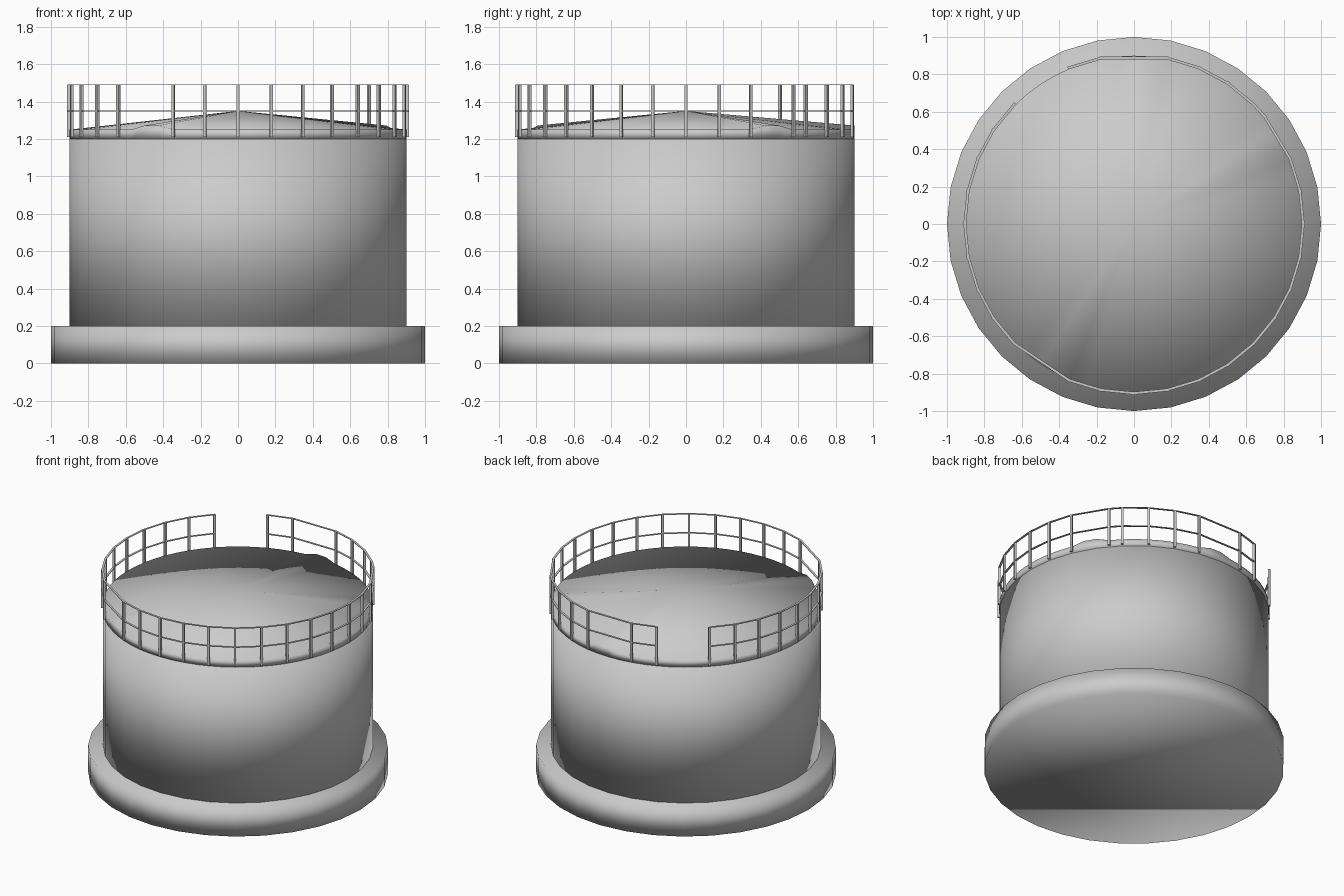
import bpy, bmesh
from math import cos, sin, radians

if "Cube" in bpy.data.objects:
    bpy.data.objects.remove(bpy.data.objects["Cube"])


def finish(bm, name, smooth=True):
    bmesh.ops.recalc_face_normals(bm, faces=bm.faces)
    mesh = bpy.data.meshes.new(name)
    bm.to_mesh(mesh)
    bm.free()
    obj = bpy.data.objects.new(name, mesh)
    bpy.context.collection.objects.link(obj)
    for p in mesh.polygons:
        p.use_smooth = smooth
    return obj


def polar(r, deg, z):
    return (r * cos(radians(deg)), r * sin(radians(deg)), z)


def drum(name, r, z0, z1, sides):
    bm = bmesh.new()
    low = [bm.verts.new(polar(r, 360 * i / sides, z0)) for i in range(sides)]
    top = [bm.verts.new(polar(r, 360 * i / sides, z1)) for i in range(sides)]
    for i in range(sides):
        j = (i + 1) % sides
        bm.faces.new((low[i], low[j], top[j], top[i]))
    bm.faces.new(low[::-1])
    bm.faces.new(top)
    return finish(bm, name)


# Foundation slab and tank shell, softly shaded all over
drum("foundation", 1.0, 0.0, 0.2, 32)
drum("tank_shell", 0.9, 0.2, 1.2, 32)

# Shallow conical roof; three of its 64 segments are lifted at the rim
STEP = 360 / 64
raised = {5, 6, 15, 16, 42, 43}
bm = bmesh.new()
apex = bm.verts.new((0, 0, 1.35))
low = [bm.verts.new(polar(0.9, i * STEP, 1.2)) for i in range(64)]
rim = [bm.verts.new(polar(0.9, i * STEP, 1.272 if i in raised else 1.25)) for i in range(64)]
for i in range(64):
    j = (i + 1) % 64
    bm.faces.new((low[i], low[j], rim[j], rim[i]))
    bm.faces.new((rim[i], rim[j], apex))
bm.faces.new(low[::-1])
finish(bm, "conical_roof")

# Railing stations run round from one side of the gate opening to the other,
# with a few posts omitted or shifted beside the raised roof segments
angles = [135 + 11.25 * k for k in range(31)]
angles = [a for a in angles if abs(a % 360 - 90) > 1 and abs(a % 360 - 236.25) > 1]
angles = [a + STEP if abs(a % 360 - 33.75) < 1 else a for a in angles]


# Thin flat rails
def rail(name, z, t=0.002):
    bm = bmesh.new()
    rings = []
    for a in angles:
        rings.append([bm.verts.new(polar(r, a, zz)) for r, zz in
                      ((0.897, z - t), (0.912, z - t), (0.912, z + t), (0.897, z + t))])
    for p, q in zip(rings, rings[1:]):
        for k in range(4):
            m = (k + 1) % 4
            bm.faces.new((p[k], p[m], q[m], q[k]))
    bm.faces.new(rings[0])
    bm.faces.new(rings[-1][::-1])
    finish(bm, name, False)


rail("top_rail", 1.49)
rail("middle_rail", 1.35)

# Square railing posts
bm = bmesh.new()
half = 0.5
for a in angles:
    sections = []
    for z in (1.21, 1.49):
        sections.append([bm.verts.new(polar(r, a + d, z)) for r, d in
                         ((0.897, -half), (0.913, -half), (0.913, half), (0.897, half))])
    b, t = sections
    for k in range(4):
        m = (k + 1) % 4
        bm.faces.new((b[k], b[m], t[m], t[k]))
    bm.faces.new(b[::-1])
    bm.faces.new(t)
finish(bm, "railing_posts", False)
